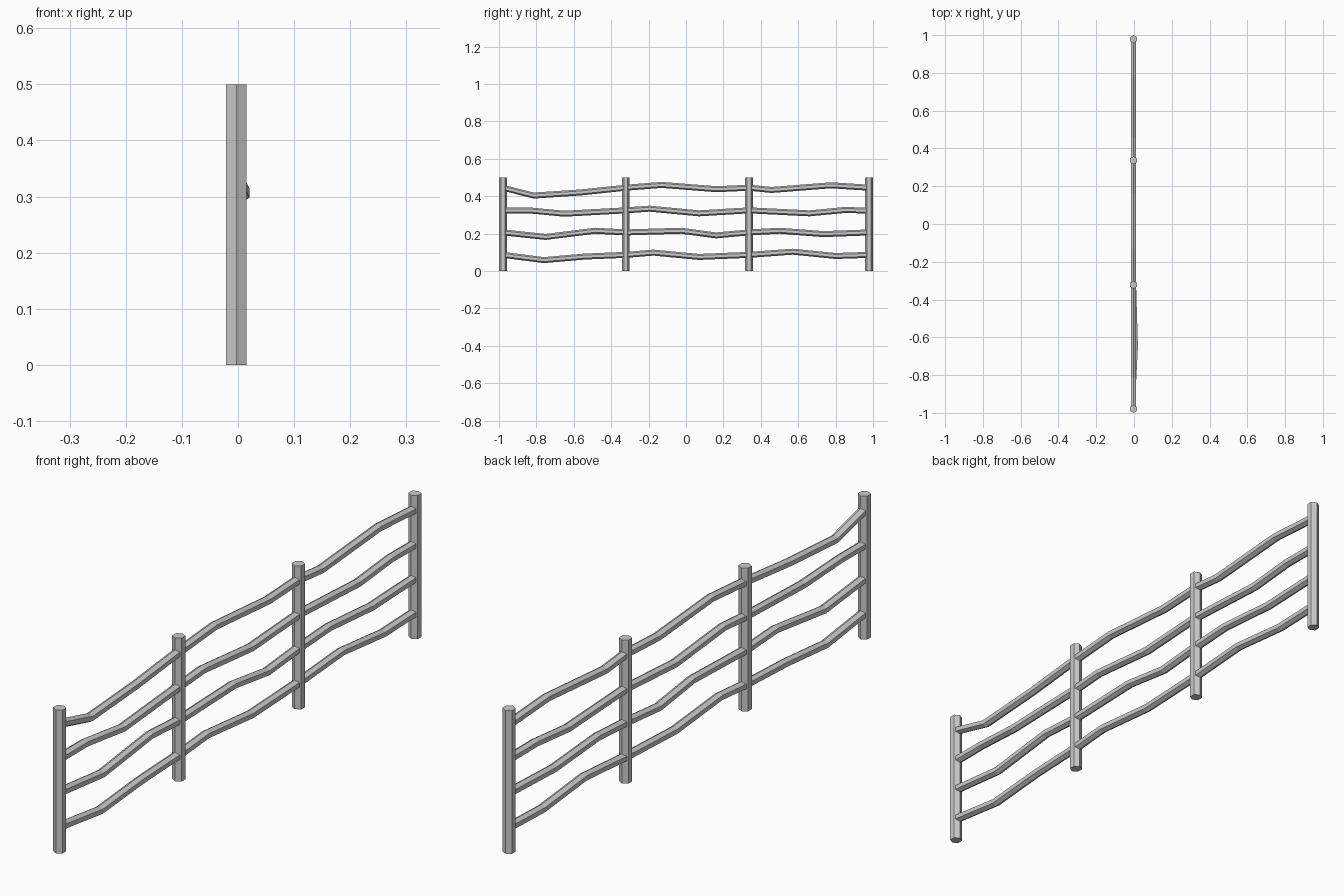
import bpy, bmesh, math

if "Cube" in bpy.data.objects:
    bpy.data.objects.remove(bpy.data.objects["Cube"])

CX = -0.0028                      # fence line, offset by one bowed rail
POST_Y = [-0.979, -0.322, 0.337, 0.979]
POST_R, RAIL_R = 0.021, 0.016


def make_tube(name, rings):
    """Skin hexagonal rings (lists of points) into a capped flat-shaded tube."""
    bm = bmesh.new()
    loops = [[bm.verts.new(p) for p in ring] for ring in rings]
    for a, b in zip(loops, loops[1:]):
        for i in range(6):
            j = (i + 1) % 6
            bm.faces.new((a[i], a[j], b[j], b[i]))
    bm.faces.new(loops[0])
    bm.faces.new(loops[-1])
    bmesh.ops.recalc_face_normals(bm, faces=bm.faces)
    me = bpy.data.meshes.new(name)
    bm.to_mesh(me)
    bm.free()
    ob = bpy.data.objects.new(name, me)
    bpy.context.collection.objects.link(ob)


def hexagon(r):
    # First corner points along the second axis
    return [(r * math.sin(k * math.pi / 3), r * math.cos(k * math.pi / 3)) for k in range(6)]


# Upright hexagonal posts, corner facing front
for n, y in enumerate(POST_Y):
    make_tube(f"post_{n + 1}", [[(CX + u, y + v, z) for u, v in hexagon(POST_R)] for z in (0, 0.5)])

# Crooked rails: height at the posts, then two bends per span (y, z)
RAILS = [
    (0.086, [(-0.76, 0.058), (-0.54, 0.077), (-0.175, 0.098), (0.07, 0.075), (0.57, 0.103), (0.80, 0.08)]),
    (0.206, [(-0.75, 0.182), (-0.485, 0.215), (-0.025, 0.215), (0.16, 0.19), (0.50, 0.215), (0.735, 0.197)]),
    (0.324, [(-0.84, 0.324), (-0.65, 0.306), (-0.195, 0.333), (0.07, 0.308), (0.66, 0.308), (0.84, 0.325)]),
    (0.445, [(-0.815, 0.403), (-0.56, 0.42), (-0.13, 0.46), (0.165, 0.437), (0.457, 0.433), (0.775, 0.458)]),
]
for n, (height, bends) in enumerate(RAILS):
    path = sorted([(y, height) for y in POST_Y] + bends)
    rings = []
    for y, z in path:
        bow = 0.0098 if (y, z) == (-0.65, 0.306) else 0.0   # rail bowed sideways here
        rings.append([(CX + bow + u, y, z + v) for u, v in hexagon(RAIL_R)])
    make_tube(f"rail_{n + 1}", rings)
